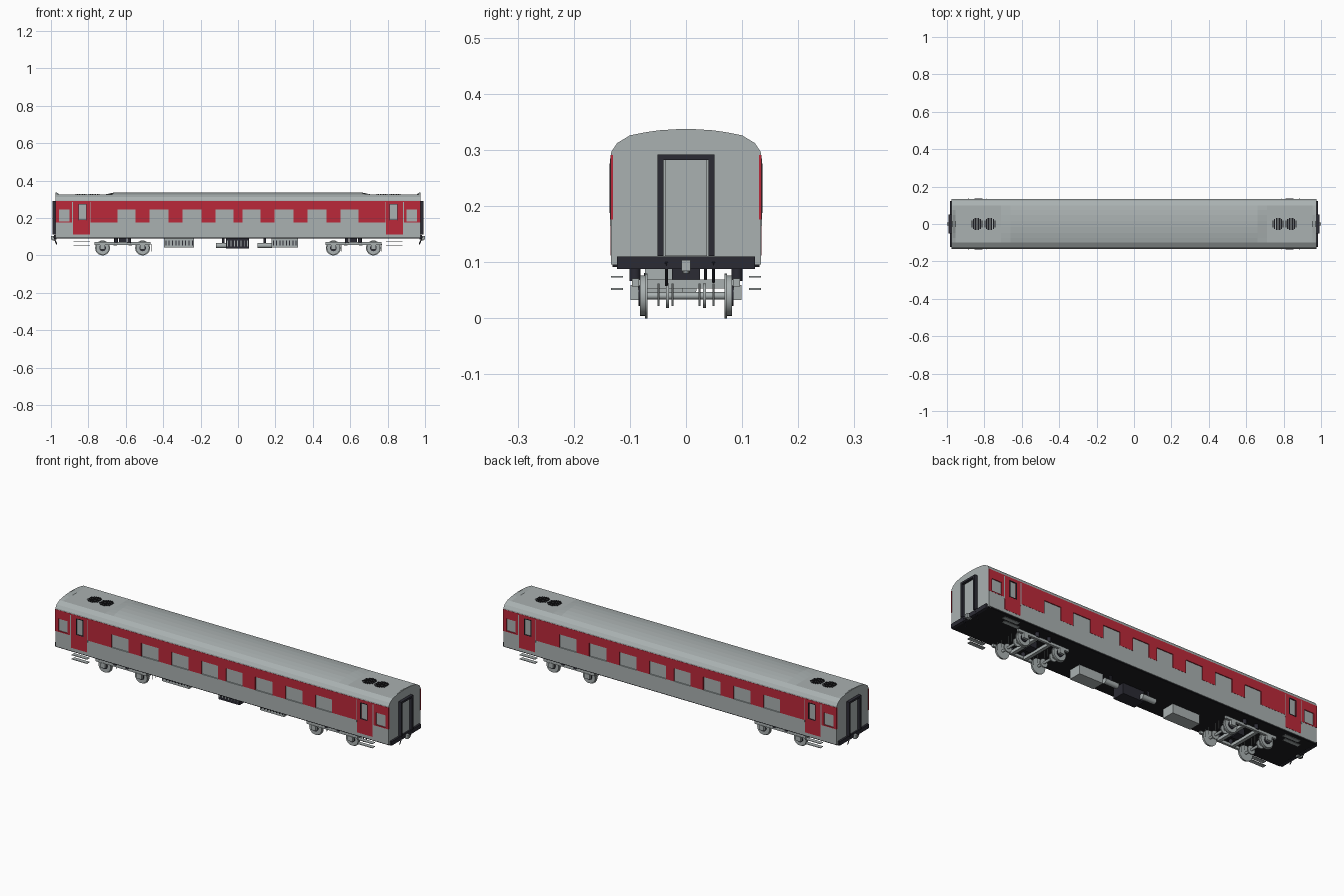
import bpy, bmesh, math
from mathutils import Vector

if "Cube" in bpy.data.objects:
    bpy.data.objects.remove(bpy.data.objects["Cube"])


def material(name, rgb):
    m = bpy.data.materials.new(name)
    m.diffuse_color = (*rgb, 1)
    m.use_nodes = True
    m.node_tree.nodes["Principled BSDF"].inputs["Base Color"].default_value = m.diffuse_color
    return m


GREY = material("body grey", (0.40, 0.44, 0.44))
RED = material("stripe red", (0.50, 0.022, 0.042))
BLACK = material("underframe black", (0.012, 0.012, 0.015))
DARK = material("rubber dark", (0.024, 0.024, 0.034))


def finish(name, bm, mat, smooth=False):
    bmesh.ops.recalc_face_normals(bm, faces=bm.faces)
    me = bpy.data.meshes.new(name)
    bm.to_mesh(me)
    bm.free()
    me.materials.append(mat)
    ob = bpy.data.objects.new(name, me)
    bpy.context.collection.objects.link(ob)
    if smooth:
        bpy.ops.object.select_all(action='DESELECT')
        ob.select_set(True)
        bpy.context.view_layer.objects.active = ob
        bpy.ops.object.shade_smooth_by_angle(angle=math.radians(35))
    return ob


def box(name, cx, cy, cz, sx, sy, sz, mat):
    """Box from centre and full size."""
    bm = bmesh.new()
    bmesh.ops.create_cube(bm, size=1)
    for v in bm.verts:
        v.co = Vector((cx + v.co.x * sx, cy + v.co.y * sy, cz + v.co.z * sz))
    return finish(name, bm, mat)


def rod(name, a, b, r, mat, segs=16):
    """Cylinder between two points."""
    a, b = Vector(a), Vector(b)
    bm = bmesh.new()
    bmesh.ops.create_cone(bm, cap_ends=True, segments=segs, radius1=r, radius2=r, depth=(b - a).length)
    q = (b - a).to_track_quat('Z', 'Y')
    for v in bm.verts:
        v.co = q @ v.co + (a + b) / 2
    return finish(name, bm, mat, True)


# Body shell: cross-section lofted along x, roof lowered near both ends
half = [(0.134, 0.096), (0.134, 0.176), (0.130, 0.177), (0.130, 0.288), (0.134, 0.290),
        (0.133, 0.297), (0.123, 0.312), (0.100, 0.326), (0.075, 0.331), (0.048, 0.335), (0.016, 0.337)]
profile = half + [(-y, z) for y, z in reversed(half)]
stations = [(-0.975, 1), (-0.970, 1), (-0.955, 0.326), (-0.71, 0.326), (-0.66, 1)]
stations += [(-x, top) for x, top in reversed(stations)]
bm = bmesh.new()
rings = [[bm.verts.new((x, y, min(z, top))) for y, z in profile] for x, top in stations]
n = len(profile)
for r0, r1 in zip(rings, rings[1:]):
    for i in range(n):
        j = (i + 1) % n
        bm.faces.new((r0[i], r0[j], r1[j], r1[i]))
bm.faces.new(rings[0])
bm.faces.new(rings[-1])
finish("body_shell", bm, GREY)

# Red side panels with window openings and lowered doors
windows = [(0.023, 0.120), (0.195, 0.296), (0.372, 0.472), (0.547, 0.645)]
end_window, door_window, door = (0.902, 0.957), (0.813, 0.850), (0.790, 0.882)
xs = [0.976] + [v for w in windows + [end_window, door_window, door] for v in w]
xs = sorted(xs + [-v for v in xs])
zs = [0.112, 0.176, 0.182, 0.190, 0.246, 0.273, 0.291]


def is_red(x, z):
    x = abs(x)

    def inside(span):
        return span[0] < x < span[1]
    if z < 0.176:
        return inside(door)
    if inside(door_window):
        return not 0.190 < z < 0.273
    if inside(end_window):
        return not 0.182 < z < 0.246
    return not (z < 0.246 and any(inside(w) for w in windows))


for side, label in ((-1, "front"), (1, "back")):
    bm = bmesh.new()
    grid = {}

    def vert(i, k):
        if (i, k) not in grid:
            grid[i, k] = bm.verts.new((xs[i], side * 0.1348, zs[k]))
        return grid[i, k]
    for i in range(len(xs) - 1):
        for k in range(len(zs) - 1):
            if is_red((xs[i] + xs[i + 1]) / 2, (zs[k] + zs[k + 1]) / 2):
                bm.faces.new((vert(i, k), vert(i + 1, k), vert(i + 1, k + 1), vert(i, k + 1)))
    bmesh.ops.recalc_face_normals(bm, faces=bm.faces)
    geo = bmesh.ops.extrude_face_region(bm, geom=bm.faces[:])["geom"]
    for v in geo:
        if isinstance(v, bmesh.types.BMVert):
            v.co.y -= side * 0.005
    finish(label + "_red_panel", bm, RED)

    for s in (-1, 1):
        # Door window rubber, handrail and steps
        for x in (0.8115, 0.8515):
            box("door_window_rubber", s * x, side * 0.135, 0.2315, 0.004, 0.002, 0.087, DARK)
        for z in (0.190, 0.274):
            box("door_window_rubber", s * 0.8315, side * 0.135, z, 0.04, 0.002, 0.003, DARK)
        for x in (0.787, 0.885):
            box("door_handrail", s * x, side * 0.1348, 0.225, 0.004, 0.002, 0.12, GREY)
        for z in (0.052, 0.074):
            box("door_step", s * 0.835, side * 0.123, z, 0.09, 0.022, 0.003, GREY)

# Underframe
box("floor", 0, 0, 0.0945, 1.95, 0.262, 0.007, BLACK)

for s in (-1, 1):
    # End beam, gangway frame, end door and coupler
    box("end_beam", s * 0.978, 0, 0.099, 0.014, 0.246, 0.022, DARK)
    for y in (-1, 1):
        box("gangway_post", s * 0.982, y * 0.0455, 0.200, 0.018, 0.010, 0.178, DARK)
        box("gangway_bracket", s * 0.96, y * 0.126, 0.095, 0.03, 0.01, 0.006, GREY)
    box("gangway_top", s * 0.982, 0, 0.287, 0.018, 0.101, 0.010, DARK)
    box("end_door", s * 0.976, 0, 0.197, 0.004, 0.074, 0.172, GREY)
    box("coupler", s * 0.985, 0, 0.094, 0.030, 0.016, 0.020, GREY)
    rod("coupler_pin", (s * 0.985, 0, 0.08), (s * 0.985, 0, 0.1), 0.006, GREY, 10)
    for y, z in ((-0.035, 0.058), (0.049, 0.064)):
        rod("brake_hose", (s * 0.985, s * y, 0.10), (s * 0.970, s * y, z), 0.0025, DARK, 8)

    # Roof fans as striped discs
    for cx in (0.77, 0.84):
        for k in range(-3, 4):
            dx = k * 0.009
            length = 2 * math.sqrt(0.033 ** 2 - dx ** 2)
            box("roof_fan_slat", s * cx + dx, 0, 0.3265, 0.006, length, 0.003, BLACK)

    # Bogie
    bx = s * 0.617
    for ax in (bx - 0.107, bx + 0.107):
        rod("axle", (ax, -0.098, 0.04), (ax, 0.098, 0.04), 0.0065, GREY, 12)
        for y in (-1, 1):
            rod("wheel_tread", (ax, y * 0.072, 0.04), (ax, y * 0.082, 0.04), 0.036, GREY, 24)
            rod("wheel_flange", (ax, y * 0.069, 0.04), (ax, y * 0.073, 0.04), 0.040, GREY, 24)
            rod("wheel_hub", (ax, y * 0.080, 0.04), (ax, y * 0.085, 0.04), 0.018, DARK, 16)
            rod("brake_disc", (ax, y * 0.030, 0.04), (ax, y * 0.036, 0.04), 0.022, GREY, 20)
            box("axle_box", ax, y * 0.092, 0.046, 0.028, 0.014, 0.026, GREY)
            for dy in (0.024, 0.049):
                rod("brake_hanger", (ax + 0.045, y * dy, 0.022), (ax + 0.045, y * dy, 0.062), 0.0015, GREY, 6)
    for y in (-1, 1):
        box("bogie_side_frame", bx, y * 0.090, 0.064, 0.30, 0.012, 0.014, GREY)
        for dx in (-0.035, 0.035):
            rod("bogie_spring", (bx + dx, y * 0.091, 0.066), (bx + dx, y * 0.091, 0.092), 0.010, DARK, 12)
    for dx in (-0.04, 0.04):
        box("bogie_crossbeam", bx + dx, 0, 0.061, 0.018, 0.17, 0.016, GREY)
    box("bogie_pivot", bx, 0, 0.075, 0.04, 0.05, 0.036, DARK)


# Equipment boxes and air tanks below the floor
def equipment(name, x0, x1, z0, z1, mat, slat_mat, count):
    w = x1 - x0
    box(name, (x0 + x1) / 2, -0.039, (z0 + z1) / 2, w, 0.068, z1 - z0, mat)
    for k in range(count):
        x = x0 + w * (k + 0.5) / count
        box(name + "_slat", x, -0.0735, (z0 + z1) / 2, w / count * 0.3, 0.003, (z1 - z0) * 0.55, slat_mat)


equipment("left_equipment_box", -0.395, -0.235, 0.043, 0.092, GREY, DARK, 9)
equipment("right_equipment_box", 0.180, 0.320, 0.043, 0.092, GREY, DARK, 8)
equipment("battery_box", -0.064, 0.060, 0.036, 0.092, DARK, GREY, 7)
for x0, x1 in ((-0.118, -0.040), (0.105, 0.182)):
    rod("air_tank", (x0, 0.005, 0.053), (x1, 0.005, 0.053), 0.014, GREY, 20)
    box("tank_strap", (x0 + x1) / 2, 0.005, 0.080, 0.012, 0.008, 0.03, DARK)
